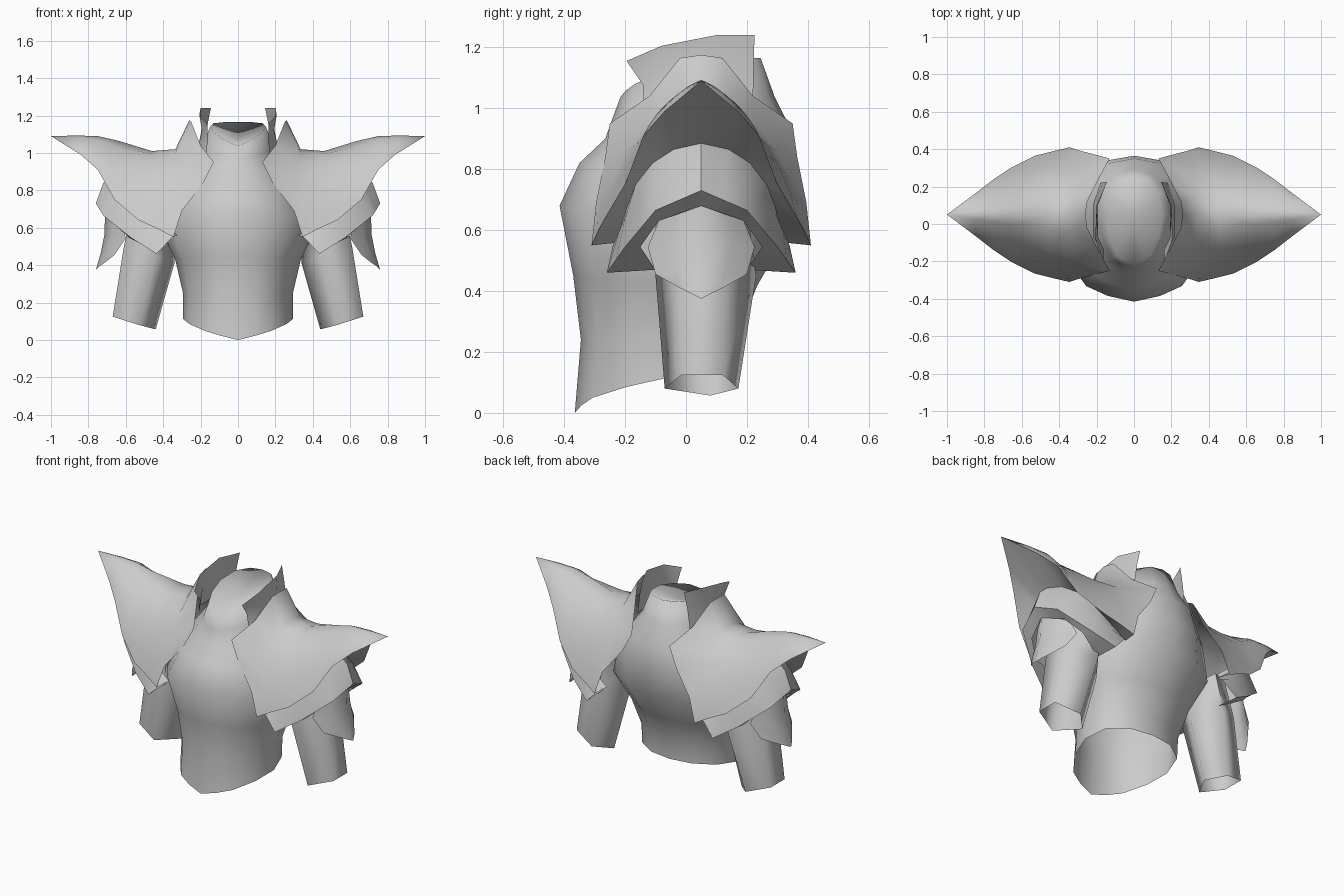
import bpy, bmesh, math
from mathutils import Vector

if "Cube" in bpy.data.objects:
    bpy.data.objects.remove(bpy.data.objects["Cube"])

steel = bpy.data.materials.new("grey steel")
steel.diffuse_color = (0.6, 0.6, 0.6, 1)
steel.use_nodes = True
steel.node_tree.nodes["Principled BSDF"].inputs["Base Color"].default_value = steel.diffuse_color
YC = 0.05  # depth of the shoulder centre line


def sheet(name, rows, closed=False, inside=(0, YC, 0.6), mirror=True, angle=50):
    """Skin a grid of points; closed joins each row into a ring."""
    bm = bmesh.new()
    grid = [[bm.verts.new(p) for p in row] for row in rows]
    n = len(rows[0])
    for a, b in zip(grid, grid[1:]):
        for i in range(n if closed else n - 1):
            j = (i + 1) % n
            bm.faces.new((a[i], a[j], b[j], b[i]))
    bmesh.ops.remove_doubles(bm, verts=bm.verts, dist=0.0005)
    bmesh.ops.recalc_face_normals(bm, faces=bm.faces)
    # turn the open shell so that it faces away from the body
    c = Vector(inside)
    if sum(f.normal.dot(f.calc_center_median() - c) * f.calc_area() for f in bm.faces) < 0:
        bmesh.ops.reverse_faces(bm, faces=bm.faces)
    mesh = bpy.data.meshes.new(name)
    bm.to_mesh(mesh)
    bm.free()
    ob = bpy.data.objects.new(name, mesh)
    bpy.context.collection.objects.link(ob)
    mesh.materials.append(steel)
    if mirror:
        ob.modifiers.new("other_side", 'MIRROR').use_mirror_merge = False
    bpy.ops.object.select_all(action='DESELECT')
    ob.select_set(True)
    bpy.context.view_layer.objects.active = ob
    bpy.ops.object.shade_smooth_by_angle(angle=math.radians(angle))
    return ob


def front_back(half):
    """Extend a row running from the ridge to the front edge to the back."""
    return [(x, 2 * YC - y, z) for x, y, z in half[:0:-1]] + list(half)


def refine(row):
    """Add a midpoint to every step of a row."""
    out = [row[0]]
    for a, b in zip(row, row[1:]):
        out += [tuple(Vector(a).lerp(b, 0.5)), b]
    return out


def arch(ridge, edge, n=7, roundness=0.45):
    """Rounded row from the ridge to the front edge."""
    r, e = Vector(ridge), Vector(edge)
    out = []
    for i in range(n):
        t = i / (n - 1)
        a = t * math.pi / 2
        p = r.lerp(e, t)
        curve = Vector((p.x, r.y + (e.y - r.y) * math.sin(a), e.z + (r.z - e.z) * math.cos(a)))
        out.append(tuple(p.lerp(curve, roundness)))
    return out


# Torso shell: (front y, back y, half width, front z, back z) per ring
template = [(0, 0, 0), (.33, .04, .17), (.61, .11, .35), (.88, .32, .6), (1, .56, .8),
            (.87, .81, .95), (.47, .96, 1), (0, 1, 1)]
rings = []
for f, b, w, zf, zb in [(-.365, .165, .295, 0, .142), (-.345, .17, .295, .24, .26),
                        (-.37, .235, .335, .45, .42), (-.415, .34, .42, .68, .60),
                        (-.35, .365, .35, .82, .78), (-.265, .35, .28, .90, .92),
                        (-.24, .29, .19, .97, 1.04), (-.215, .245, .15, 1.037, 1.165)]:
    half = [(w * x, f + (b - f) * t, zf + (zb - zf) * g) for x, t, g in template]
    rings.append(half + [(-x, y, z) for x, y, z in half[-2:0:-1]])
# the neck opening is closed by a shallow sunken top
rings.append([(0, .03, 1.08)] * len(rings[-1]))
sheet("torso_shell", rings, closed=True, mirror=False, angle=180)

# Winged shoulder plate with an upturned inner rim
wing = [
    [(.26, .05, 1.175), (.25, -.02, 1.165), (.20, -.12, 1.04), (.13, -.25, .95),
     (.185, -.265, .84), (.30, -.295, .69), (.345, -.31, .55)],
    [(.335, .05, 1.02), (.335, -.04, 1.0), (.32, -.13, .94), (.31, -.20, .86),
     (.33, -.24, .77), (.37, -.275, .68), (.43, -.29, .595)],
    [(.46, .05, 1.01), (.46, -.03, .995), (.46, -.10, .95), (.46, -.165, .88),
     (.47, -.205, .81), (.50, -.24, .73), (.53, -.265, .64)],
    arch((.64, .05, 1.065), (.66, -.20, .75)),
    arch((.75, .05, 1.09), (.75, -.14, .91)),
    arch((.86, .05, 1.093), (.84, -.07, .99)),
    [(1, .05, 1.09)] * 7,
]
sheet("shoulder_plate", [front_back(r) for r in wing], inside=(.4, YC, .5), angle=100)

# Underside of the plate, running from its edge in to the band below
edge = [row[-1] for row in wing][::-1]
tuck = [(.67, .05, .885), (.64, -.04, .865), (.59, -.11, .82), (.53, -.165, .75),
        (.46, -.195, .67), (.39, -.21, .61), (.325, -.215, .56)]
sheet("plate_underside", [front_back(edge), front_back(tuck)], inside=(.6, YC, 1.1), angle=100)

# Lower shoulder band with a lip folded under its edge
band = [
    [(.72, .05, .84), (.65, -.105, .77), (.53, -.20, .64), (.35, -.24, .55)],
    [(.76, .05, .73), (.72, -.10, .665), (.57, -.20, .545), (.435, -.26, .46)],
    [(.71, .05, .68), (.66, -.09, .63), (.58, -.15, .545), (.43, -.10, .47)],
]
sheet("shoulder_band", [front_back(r) for r in [tuck] + [refine(b) for b in band]],
      inside=(.4, YC, .5), angle=50)

# Pointed upper arm guard
guard = [
    [(.71, .05, .68), (.67, -.03, .66), (.62, -.09, .63)],
    [(.715, .05, .56), (.67, -.05, .555), (.60, -.125, .545)],
    [(.735, .05, .46), (.71, -.03, .46), (.66, -.10, .455)],
    [(.76, .05, .375), (.74, .01, .395), (.71, -.03, .415)],
]
sheet("arm_guard", [front_back(r) for r in guard], inside=(.4, YC, .5), angle=60)

# Tapered five-sided sleeve, open at both ends
sleeve = [
    [(.67, -.015, .125), (.67, .12, .125), (.53, .172, .08), (.44, .08, .057), (.53, -.07, .08)],
    [(.61, -.03, .50), (.61, .13, .50), (.45, .23, .45), (.34, .08, .41), (.44, -.10, .45)],
    [(.56, 0, .72), (.56, .11, .72), (.42, .20, .68), (.34, .08, .62), (.42, -.10, .68)],
]
sheet("sleeve", sleeve, closed=True, inside=(.5, YC, .35), angle=80)

# Upright neck guards
neck = [
    [(.145, .225, 1.24), (.20, .10, 1.24), (.207, -.08, 1.205), (.165, -.195, 1.155)],
    [(.165, .222, 1.14), (.193, .10, 1.13), (.193, -.07, 1.12), (.16, -.14, 1.075)],
    [(.18, .22, 1.02), (.22, .10, 1.0), (.22, -.07, 1.0), (.17, -.14, 1.0)],
]
sheet("neck_guard", neck, inside=(0, YC, 1.1))
